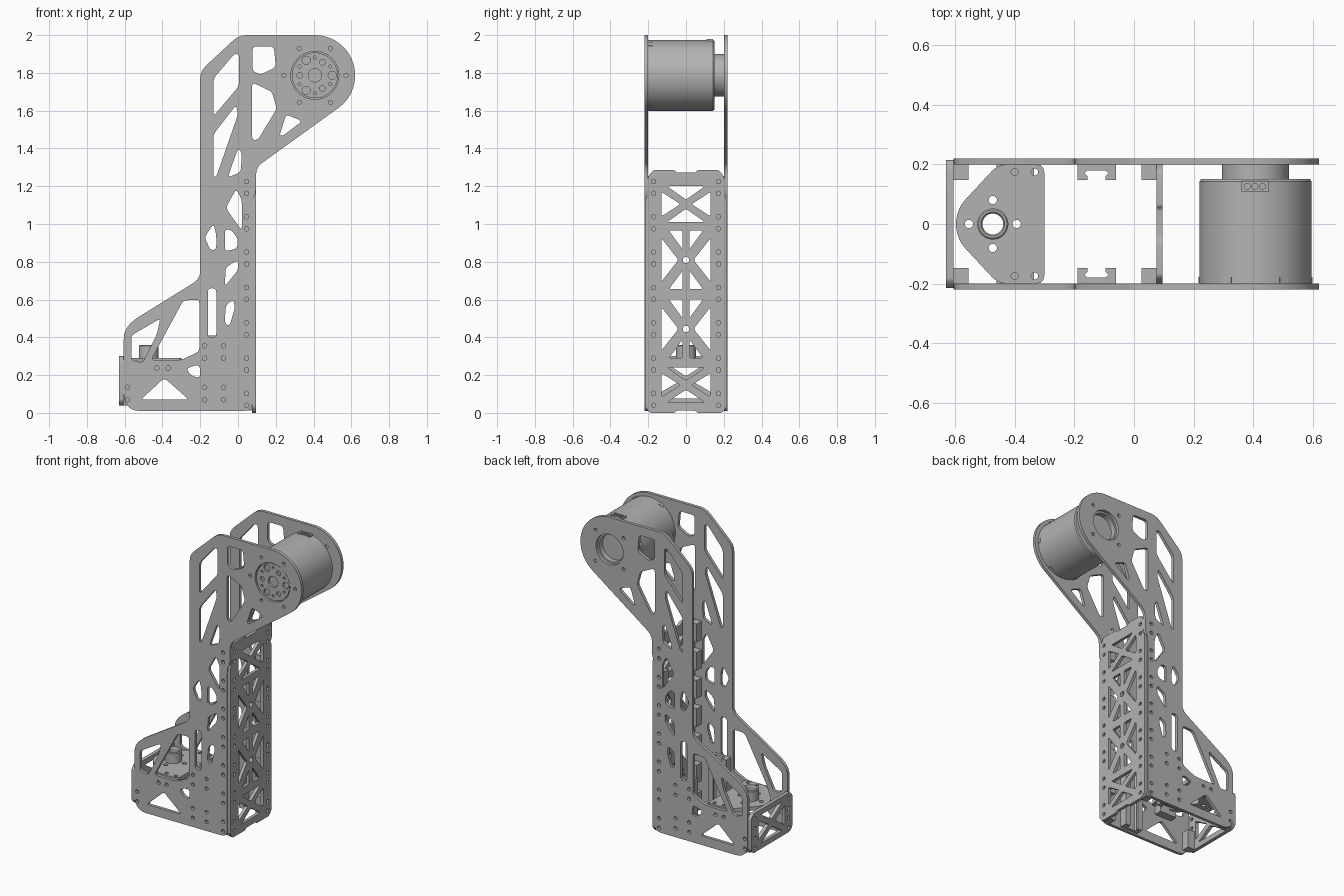
import bpy, bmesh, math
from math import sin, cos, radians, pi
from mathutils import Matrix, Vector

cube = bpy.data.objects.get("Cube")
if cube:
    bpy.data.objects.remove(cube, do_unlink=True)

metal = bpy.data.materials.new("brushed grey metal")
metal.use_nodes = True
GREY = (0.45, 0.45, 0.45, 1)
metal.diffuse_color = GREY
metal.node_tree.nodes["Principled BSDF"].inputs["Base Color"].default_value = GREY

FRONT = Matrix.Rotation(radians(90), 4, 'X')                                   # u=x, v=z
SIDE = Matrix.Rotation(radians(90), 4, 'Z') @ FRONT                            # u=y, v=z
FLAT = Matrix.Identity(4)                                                      # u=x, v=y


def finish(name, bm):
    bmesh.ops.remove_doubles(bm, verts=bm.verts, dist=1e-5)
    bmesh.ops.recalc_face_normals(bm, faces=bm.faces)
    me = bpy.data.meshes.new(name)
    bm.to_mesh(me)
    bm.free()
    me.materials.append(metal)
    me.shade_smooth()
    me.set_sharp_from_angle(angle=radians(30))
    ob = bpy.data.objects.new(name, me)
    bpy.context.collection.objects.link(ob)
    return ob


def rounded(pts, r):
    """Round every corner of a closed outline."""
    pts = [Vector(p) for p in pts]
    out = []
    for i, p in enumerate(pts):
        a, b = pts[i - 1] - p, pts[(i + 1) % len(pts)] - p
        s = p + a.normalized() * min(r, a.length * .45)
        e = p + b.normalized() * min(r, b.length * .45)
        for t in (0, .33, .67, 1):
            out.append(s * (1 - t) ** 2 + p * 2 * t * (1 - t) + e * t * t)
    return out


def circle(u, v, r, n=16):
    return [(u + r * cos(2 * pi * i / n), v + r * sin(2 * pi * i / n)) for i in range(n)]


def plate(name, outline, holes, frame, offset, thick):
    """Flat sheet with cut-outs, centred at offset along its normal."""
    cu = bpy.data.curves.new(name, 'CURVE')
    cu.dimensions, cu.fill_mode, cu.extrude = '2D', 'BOTH', thick / 2
    for loop in [outline] + holes:
        sp = cu.splines.new('POLY')
        sp.points.add(len(loop) - 1)
        for q, c in zip(sp.points, loop):
            q.co = (c[0], c[1], 0, 1)
        sp.use_cyclic_u = True
    tmp = bpy.data.objects.new(name + "_outline", cu)
    me = bpy.data.meshes.new_from_object(tmp)
    bm = bmesh.new()
    bm.from_mesh(me)
    bpy.data.objects.remove(tmp)
    bpy.data.curves.remove(cu)
    bpy.data.meshes.remove(me)
    bm.transform(frame @ Matrix.Translation((0, 0, offset)))
    return finish(name, bm)


def box(name, x, y, z):
    bm = bmesh.new()
    bmesh.ops.create_cube(bm, size=1)
    mid = [(a + b) / 2 for a, b in (x, y, z)]
    bm.transform(Matrix.Translation(mid) @ Matrix.Diagonal([abs(b - a) for a, b in (x, y, z)] + [1]))
    return finish(name, bm)


def lathe(name, profile, place, steps=64):
    """Turn a (radius, height) profile about local z."""
    bm = bmesh.new()
    vs = [bm.verts.new((r, 0, h)) for r, h in profile]
    es = [bm.edges.new(p) for p in zip(vs, vs[1:])]
    bmesh.ops.spin(bm, geom=vs + es, cent=(0, 0, 0), axis=(0, 0, 1), angle=2 * pi, steps=steps)
    bm.transform(place)
    return finish(name, bm)


def cross_windows(w, z0, z1, gap, mullion=0):
    """Four triangular windows between crossed braces, optionally split by a post."""
    c = (z0 + z1) / 2
    out = []
    for s in (-1, 1):
        out.append([(s * w, z0 + gap), (s * w, z1 - gap), (s * gap, c)])
    for z, s in ((z0, -1), (z1, 1)):
        apex = c + s * gap * .8
        if mullion:
            near = apex + (z - apex) * mullion / (w - gap)
            out += [[(t * (w - gap), z), (t * mullion, z), (t * mullion, near)] for t in (-1, 1)]
        else:
            out.append([(gap - w, z), (w - gap, z), (0, apex)])
    return [rounded(p, .012) for p in out]


# Side plates: outline, windows and bolt holes
AX, AZ = .407, 1.787
arc = [(AX + .213 * cos(radians(a)), AZ + .213 * sin(radians(a))) for a in range(-55, 91, 5)]
outline = arc + [(.005, 2), (-.2, 1.81), (-.2, .71), (-.56, .487), (-.605, .43), (-.605, .06),
                 (-.56, .01), (.05, .01), (.075, .03), (.075, 1.13), (.095, 1.16), (.095, 1.3)]
windows = [
    [(.005, 1.9), (.005, 1.73), (-.13, 1.57), (-.13, 1.77), (-.02, 1.9)],
    [(.077, 1.94), (.19, 1.94), (.2, 1.83), (.12, 1.79), (.077, 1.81)],
    [(.075, 1.75), (.18, 1.7), (.205, 1.61), (.105, 1.445), (.075, 1.445)],
    [(-.01, 1.63), (0, 1.58), (-.115, 1.25), (-.13, 1.25), (-.13, 1.475)],
    [(.255, 1.58), (.34, 1.545), (.235, 1.465), (.22, 1.47)],
    [(0, 1.4), (.02, 1.38), (.015, 1.275), (-.055, 1.245)],
    [(-.01, 1.185), (.02, 1.13), (.02, .965), (-.065, 1.085)],
    [(-.13, 1), (-.115, .945), (-.115, .865), (-.145, .86), (-.177, .93)],
    [(-.07, .97), (-.035, .97), (0, .92), (-.005, .87), (-.07, .855)],
    [(0, .81), (0, .755), (-.07, .67), (-.065, .77)],
    [(-.16, .66), (-.115, .66), (-.115, .4), (-.16, .4)],
    [(-.025, .6), (-.015, .56), (-.045, .46), (-.07, .475), (-.065, .57)],
    [(-.29, .595), (-.205, .6), (-.205, .325), (-.3, .28), (-.46, .28)],
    [(-.41, .5), (-.43, .415), (-.505, .265), (-.565, .28), (-.565, .41)],
    [(-.275, .235), (-.215, .255), (-.2, .24), (-.2, .185), (-.245, .195)],
    [(-.39, .185), (-.26, .07), (-.515, .07)]]
windows = [rounded(p, .02) for p in windows]
pair_z = [.04 + .187 * k + d for k in range(7) for d in (0, .063)]
bolts = [(.045, z) for z in pair_z] + [(x, z) for x in (-.177, -.077) for z in (.07, .135, .29, .355)]
bolts += [(-.43, .237), (-.37, .237), (-.585, .07), (-.585, .135)]
bolts = [circle(u, v, .012, 12) for u, v in bolts]


def ring_holes(radius, size, count, start):
    return [circle(AX + radius * cos(radians(start) + 2 * pi * i / count),
                   AZ + radius * sin(radians(start) + 2 * pi * i / count), size, 12) for i in range(count)]


body = rounded(outline, .04)
plate("front_side_plate", body, windows + bolts + [circle(AX, AZ, .127, 48)] + ring_holes(.165, .011, 6, 0),
      FRONT, .21, .02)
plate("back_side_plate", body, windows + bolts + [circle(AX, AZ, .1, 48)] + ring_holes(.145, .011, 4, 45),
      FRONT, -.21, .02)

# Spine plate with crossed braces
half = [(.05, .012), (.06, 0), (.19, 0), (.215, .03), (.215, 1.13), (.2, 1.16), (.2, 1.25),
        (.175, 1.285), (.06, 1.285), (.05, 1.272)]
spine = half + [(-y, z) for y, z in reversed(half)]
cuts = cross_windows(.13, 1.01, 1.2, .03) + cross_windows(.13, .055, .24, .03)
for z0 in (.29, .655):
    cuts += cross_windows(.13, z0, z0 + .31, .04, .018) + [circle(0, z0 + .155, .017)]
cuts += [circle(s * .172, z, .012, 12) for s in (-1, 1) for z in pair_z]
plate("spine_plate", rounded(spine, .01), cuts, SIDE, .085, .02)

# Nose end plate
nose = [(-.19, .04), (.19, .04), (.215, .065), (.215, .275), (.19, .3), (-.19, .3), (-.215, .275), (-.215, .065)]
cuts = cross_windows(.14, .075, .265, .03)
cuts += [circle(s * .175, z, .012, 12) for s in (-1, 1) for z in (.07, .135, .2, .265)]
plate("nose_plate", rounded(nose, .01), cuts, SIDE, -.617, .024)

# Corner blocks and slotted posts on both sides
for s, side in ((-1, "front"), (1, "back")):
    y = (s * .148, s * .2)
    for k in range(7):
        z = .0715 + .187 * k
        box(f"{side}_spine_block_{k + 1}", (.025, .075), y, (z - .06, z + .06))
    box(f"{side}_nose_block", (-.605, -.555), y, (.04, .165))
    box(f"{side}_shelf_block", (-.46, -.335), y, (.21, .265))
    post = [(-.19, .2), (-.06, .2), (-.06, .148), (-.095, .148), (-.095, .16), (-.085, .17), (-.095, .18),
            (-.155, .18), (-.165, .17), (-.155, .16), (-.155, .148), (-.19, .148)]
    plate(f"{side}_slotted_post", [(x, s * v) for x, v in post], [], FLAT, .215, .39)

# Bearing shelf and bushing
upper = [(-.3, .2), (-.455, .2), (-.585, .06), (-.6, 0)]
shelf = upper + [(x, -y) for x, y in reversed(upper[:-1])]
cuts = [circle(-.473, 0, .035, 32)]
cuts += [circle(-.473 + .08 * cos(a), .08 * sin(a), .014) for a in (0, pi / 2, pi, 3 * pi / 2)]
cuts += [circle(x, s * .174, .012, 12) for x in (-.4, -.333) for s in (-1, 1)]
plate("bearing_shelf", rounded(shelf, .03), cuts, FLAT, .278, .025)
lathe("bushing", [(.035, .27), (.052, .27), (.052, .355), (.047, .36), (.04, .36), (.035, .352), (.035, .27)],
      Matrix.Translation((-.473, 0, 0)))

# Motor: can, hub, output face, tabs and connector
motor_frame = Matrix.Translation((AX, 0, AZ)) @ Matrix.Rotation(radians(-90), 4, 'X')
lathe("motor_can", [(0, -.2), (.188, -.2), (.188, .143), (.182, .15), (.113, .15), (.113, .2),
                    (.088, .2), (.088, .165), (0, .165)], motor_frame, 96)
face_holes = [circle(AX, AZ, .035, 24)] + ring_holes(.092, .022, 3, 0) + ring_holes(.08, .015, 3, 60)
face_holes += ring_holes(.094, .008, 6, 30)
plate("motor_face", circle(AX, AZ, .121, 48), face_holes, FRONT, .207, .014)
for i in range(6):
    tab = box(f"motor_tab_{i + 1}", (.17, .191), (-.198, -.178), (-.015, .015))
    tab.matrix_world = Matrix.Translation((AX, 0, AZ)) @ Matrix.Rotation(i * pi / 3, 4, 'Y')
plate("motor_connector", [(.36, .108), (.45, .108), (.45, .144), (.36, .144)],
      [circle(x, .126, .01, 12) for x in (.38, .405, .43)], FLAT, 1.965, .03)
